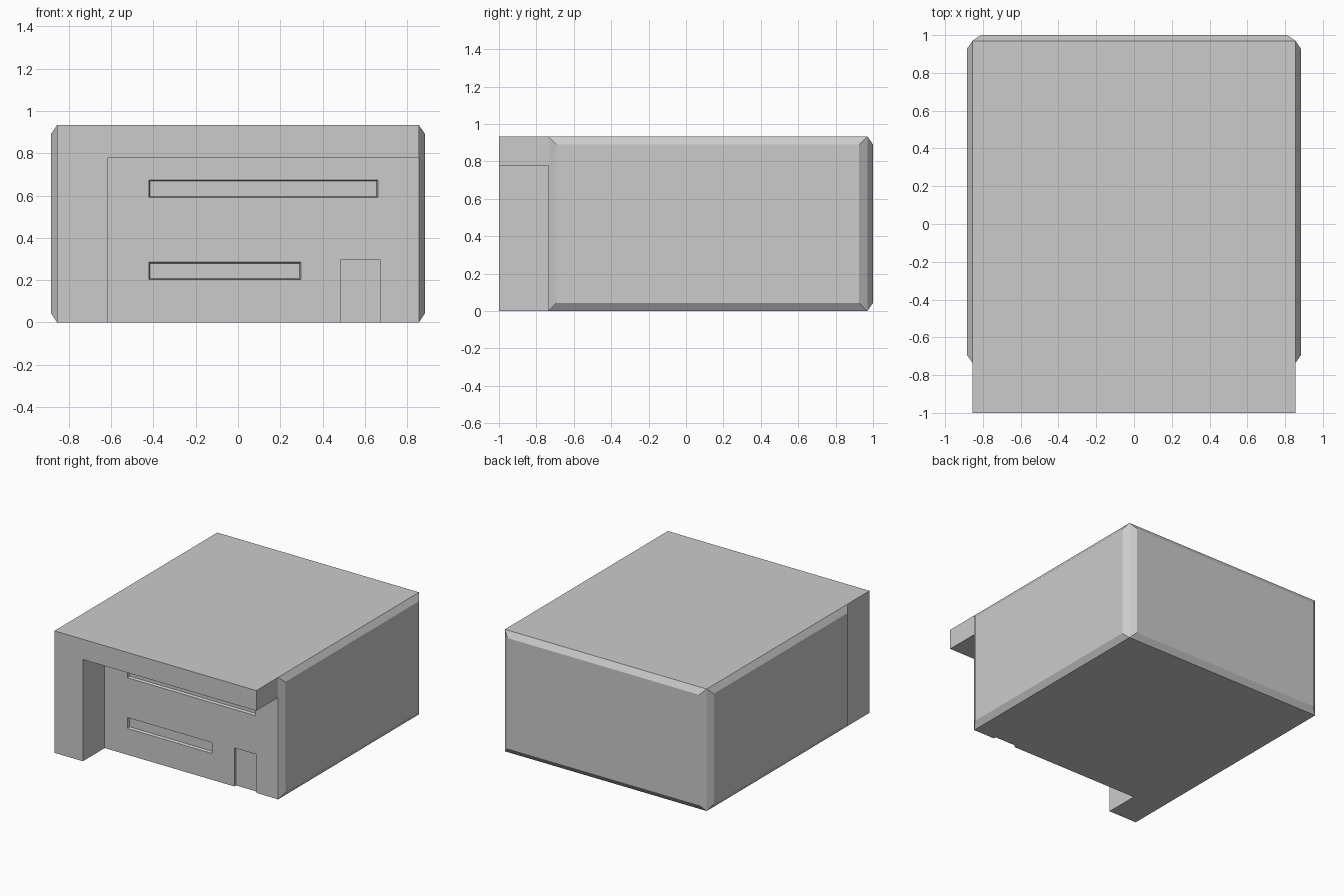
import bpy, bmesh

if "Cube" in bpy.data.objects:
    bpy.data.objects.remove(bpy.data.objects["Cube"])

W, H = 0.855, 0.934          # half width, height
FRONT, WALL, BACK = -1.0, -0.736, 0.97


def box_bmesh(x0, x1, y0, y1, z0, z1, taper=0.0):
    """Box whose front face (-y) grows and back face shrinks by taper."""
    bm = bmesh.new()
    bmesh.ops.create_cube(bm, size=1)
    for v in bm.verts:
        sx, sy, sz = (1 if c > 0 else -1 for c in v.co)
        grow = -sy * taper
        v.co = ((x1 if sx > 0 else x0) + sx * grow,
                y1 if sy > 0 else y0,
                (z1 if sz > 0 else z0) + sz * grow)
    return bm


def make_object(name, bm):
    bmesh.ops.recalc_face_normals(bm, faces=bm.faces[:])
    mesh = bpy.data.meshes.new(name)
    bm.to_mesh(mesh)
    bm.free()
    obj = bpy.data.objects.new(name, mesh)
    bpy.context.collection.objects.link(obj)
    return obj


def carve(target, name, *dims, taper=0.0):
    """Subtract a box from the target and discard the cutter."""
    cutter = make_object(name, box_bmesh(*dims, taper=taper))
    cutter.hide_render = True
    mod = target.modifiers.new(name, 'BOOLEAN')
    mod.operation = 'DIFFERENCE'
    mod.solver = 'EXACT'
    mod.object = cutter
    bpy.context.view_layer.objects.active = target
    bpy.ops.object.modifier_apply(modifier=mod.name)
    bpy.data.objects.remove(cutter)


# Building block, split where the porch begins
bm = box_bmesh(-W, W, FRONT, BACK, 0, H)
bmesh.ops.bisect_plane(bm, geom=bm.verts[:] + bm.edges[:] + bm.faces[:],
                       plane_co=(0, WALL, 0), plane_no=(0, 1, 0))
bmesh.ops.recalc_face_normals(bm, faces=bm.faces[:])

# Raised bevelled panels on both sides and the back
panels = [f for f in bm.faces
          if f.calc_center_median().y > WALL
          and (abs(f.normal.x) > 0.9 or f.normal.y > 0.9)]
bmesh.ops.inset_individual(bm, faces=panels, thickness=0.062, depth=0.0)
for f in panels:
    shift = f.normal.copy() * 0.03
    for v in f.verts:
        v.co += shift
building = make_object("building", bm)

# Open porch: leaves a left pier and a roof overhang
carve(building, "porch_cutter", -0.614, 1.2, -1.3, WALL, -0.2, 0.779)

# Doorway
carve(building, "door_cutter", 0.485, 0.673, WALL - 0.1, WALL + 0.02, -0.2, 0.295)

# Two long windows with sloped reveals
for name, x1, z0, z1 in (("upper_window_cutter", 0.662, 0.59, 0.674),
                         ("lower_window_cutter", 0.297, 0.202, 0.285)):
    carve(building, name, -0.422, x1, WALL - 0.02, WALL + 0.02, z0, z1, taper=0.006)
